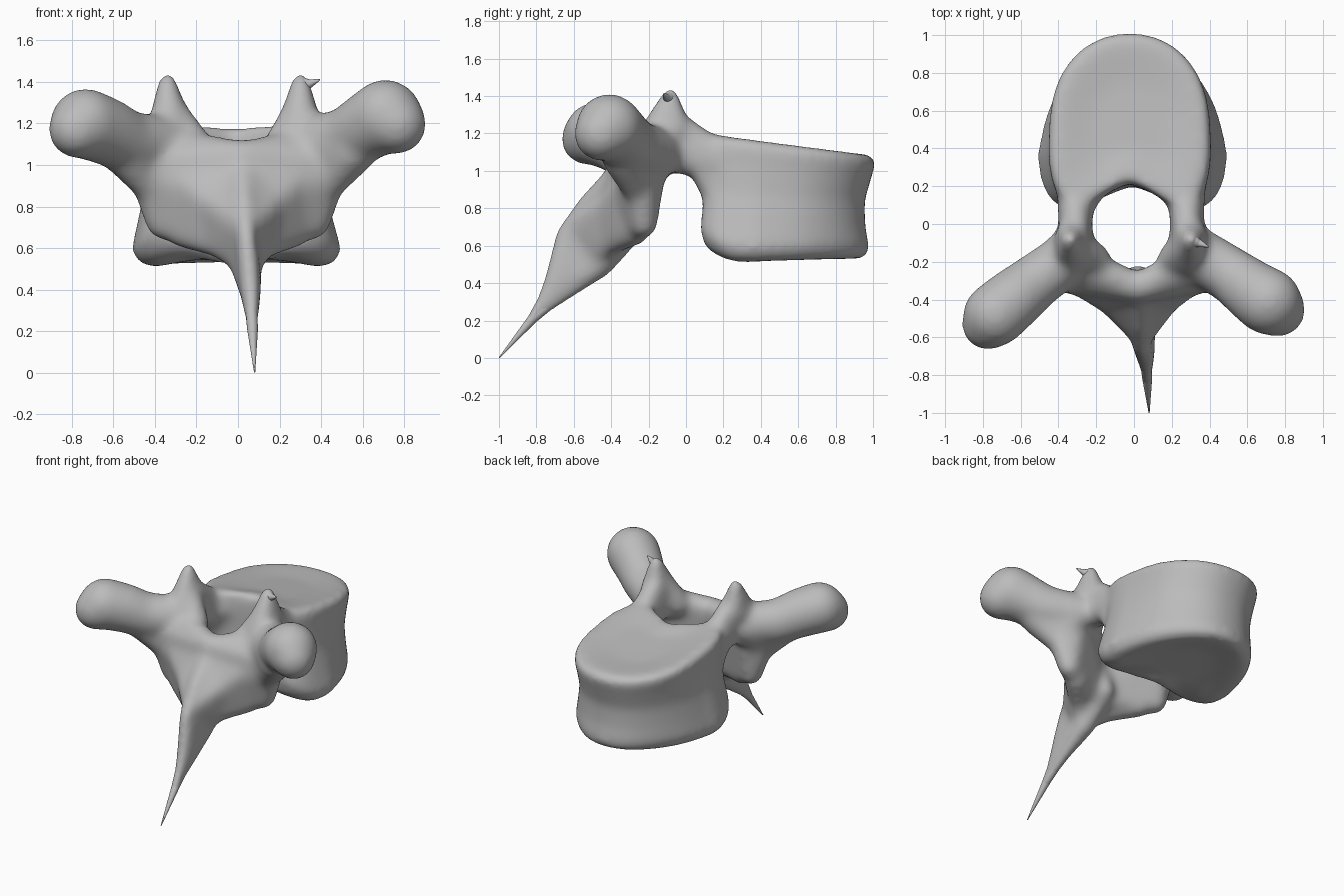
import bpy
import bmesh
from math import sin, cos, pi, exp, copysign
from mathutils import Vector

cube = bpy.data.objects.get("Cube")
if cube:
    bpy.data.objects.remove(cube)

bone = bpy.data.materials.new("bone_grey")
bone.use_nodes = True
GREY = (0.5, 0.5, 0.5, 1)
bone.diffuse_color = GREY
bone.node_tree.nodes["Principled BSDF"].inputs["Base Color"].default_value = GREY


def sphere_points(radius):
    ball = bmesh.new()
    bmesh.ops.create_icosphere(ball, subdivisions=3, radius=radius)
    points = [v.co.copy() for v in ball.verts]
    ball.free()
    return points


def hull(target, *balls):
    """Add the convex skin around some balls (x, y, z, radius)."""
    tmp = bmesh.new()
    for x, y, z, r in balls:
        for p in sphere_points(r):
            tmp.verts.new(p + Vector((x, y, z)))
    bmesh.ops.convex_hull(tmp, input=tmp.verts[:])
    bmesh.ops.delete(tmp, geom=[v for v in tmp.verts if not v.link_faces], context='VERTS')
    bmesh.ops.recalc_face_normals(tmp, faces=tmp.faces[:])
    mesh = bpy.data.meshes.new("tmp")
    tmp.to_mesh(mesh)
    tmp.free()
    target.from_mesh(mesh)
    bpy.data.meshes.remove(mesh)


def chain(target, *balls):
    for a, b in zip(balls, balls[1:]):
        hull(target, a, b)


def finish(name, bm):
    mesh = bpy.data.meshes.new(name)
    bm.to_mesh(mesh)
    bm.free()
    mesh.materials.append(bone)
    for p in mesh.polygons:
        p.use_smooth = True
    obj = bpy.data.objects.new(name, mesh)
    bpy.context.collection.objects.link(obj)
    return obj


def spow(v, e):
    return copysign(abs(v) ** e, v)


def body(target):
    """Kidney-shaped drum: rings of (height fraction, half width, half depth, centre y)."""
    rings = [(0.05, 0.2, 0.2, 0.53), (0, 0.4, 0.4, 0.53), (0.02, 0.47, 0.44, 0.53),
             (0.12, 0.51, 0.455, 0.525), (0.3, 0.48, 0.44, 0.52), (0.55, 0.44, 0.43, 0.525),
             (0.8, 0.43, 0.455, 0.54), (0.92, 0.435, 0.465, 0.55), (0.99, 0.42, 0.45, 0.55),
             (1, 0.37, 0.4, 0.55), (0.96, 0.2, 0.2, 0.55)]
    n = 56
    loops = []
    for f, w, d, cy in rings:
        loop = []
        for i in range(n):
            c, s = cos(2 * pi * i / n), sin(2 * pi * i / n)
            e = 0.9 if s > 0 else 0.55
            u, v = spow(c, e), spow(s, e)
            if s < 0:
                v = 1.13 * v + 0.42 * exp(-(u / 0.48) ** 2)
            # Narrower toward the back, most of all at the lower rim
            u *= 1 - (0.04 + 0.22 * (1 - f)) * max(0, v + 0.3)
            x, y = w * u - 0.005 - 0.02 * f, cy + d * v
            low = 0.5 + 0.03 * y + 2.2 * max(0, 0.3 - y) ** 2
            high = 1.215 - 0.13 * y
            loop.append(target.verts.new((x, y, low + (high - low) * f)))
        loops.append(loop)
    faces = [target.faces.new(loops[0][::-1]), target.faces.new(loops[-1])]
    for a, b in zip(loops, loops[1:]):
        for i in range(n):
            j = (i + 1) % n
            faces.append(target.faces.new((a[i], a[j], b[j], b[i])))
    bmesh.ops.triangulate(target, faces=faces[:2])


bm = bmesh.new()
body(bm)

# Arch on each side
for s in (-1, 1):
    x = s * 0.295 - 0.015
    # Pedicle and its fillet into the body
    hull(bm, (x, 0.2, 1.05, 0.1), (x, -0.04, 1.07, 0.09), (x, -0.06, 1.2, 0.08))
    hull(bm, (x, 0.08, 1.06, 0.09), (x, 0.15, 0.9, 0.08), (s * 0.2, 0.26, 1.05, 0.1))
    hull(bm, (x, 0.12, 1.12, 0.08), (x, -0.06, 1.26, 0.07), (x, -0.12, 1.1, 0.1))
    # Upper facet
    tip = (-0.34, -0.085, 1.4, 0.048) if s < 0 else (0.3, -0.085, 1.4, 0.048)
    hull(bm, tip, (x + s * 0.02, -0.06, 1.22, 0.09), (x + s * 0.02, -0.17, 1.15, 0.11))
    hull(bm, (x, -0.11, 1.26, 0.07), (s * 0.22, -0.19, 1.09, 0.1), (x, -0.17, 1.1, 0.1))
    # Lamina plate, and the thick root below the transverse process
    hull(bm, (s * 0.35, -0.19, 1.08, 0.1), (s * 0.43, -0.25, 1.0, 0.1),
         (s * 0.42, -0.23, 0.84, 0.07), (s * 0.37, -0.225, 0.715, 0.075),
         (0.02, -0.34, 1.04, 0.08), (0.02, -0.37, 0.66, 0.08))
    hull(bm, (s * 0.36, -0.12, 1.09, 0.1), (s * 0.4, -0.22, 1.1, 0.13),
         (s * 0.55, -0.33, 1.07, 0.12), (s * 0.43, -0.26, 0.9, 0.08))
    # Web flaring from the lamina into the spine
    hull(bm, (s * 0.3, -0.27, 0.95, 0.1), (s * 0.27, -0.27, 0.68, 0.08),
         (0.02 + s * 0.15, -0.41, 0.82, 0.07), (0.02 + s * 0.11, -0.4, 0.62, 0.07),
         (0.03, -0.36, 0.98, 0.07))
    hull(bm, (0.02 + s * 0.15, -0.41, 0.82, 0.07), (0.02 + s * 0.11, -0.4, 0.62, 0.07),
         (0.03, -0.36, 0.98, 0.07), (0.04, -0.58, 0.7, 0.07), (0.04, -0.5, 0.54, 0.07))

# Club-ended transverse processes
chain(bm, (-0.38, -0.2, 1.1, 0.14), (-0.53, -0.31, 1.11, 0.15),
      (-0.64, -0.4, 1.165, 0.165), (-0.735, -0.48, 1.2, 0.172), (-0.775, -0.53, 1.17, 0.14))
chain(bm, (0.38, -0.18, 1.1, 0.14), (0.53, -0.28, 1.13, 0.15),
      (0.62, -0.35, 1.185, 0.165), (0.71, -0.41, 1.235, 0.18), (0.765, -0.455, 1.195, 0.145))

# Spinous process: deep root narrowing to a blade
upper, lower = (0.04, -0.65, 0.66, 0.05), (0.04, -0.46, 0.5, 0.075)
end_a, end_b = (0.06, -0.71, 0.42, 0.05), (0.06, -0.62, 0.37, 0.05)
hull(bm, (0.02, -0.36, 0.99, 0.065), (0.03, -0.53, 0.82, 0.055),
     (0.02, -0.28, 0.69, 0.07), upper, lower)
hull(bm, upper, lower, end_a, end_b)
hull(bm, end_a, end_b, (0.07, -0.81, 0.22, 0.03))

vertebra = finish("vertebra", bm)
remesh = vertebra.modifiers.new("fuse", 'REMESH')
remesh.mode = 'VOXEL'
remesh.voxel_size = 0.016
remesh.use_smooth_shade = True
smooth = vertebra.modifiers.new("soften", 'SMOOTH')
smooth.factor = 0.5
smooth.iterations = 45

# Needle end of the spine
bm = bmesh.new()
hull(bm, (0.058, -0.7, 0.42, 0.03), (0.058, -0.63, 0.37, 0.03), (0.07, -0.82, 0.21, 0.026))
hull(bm, (0.07, -0.82, 0.21, 0.026), (0.08, -0.997, 0.003, 0.003))
finish("spine_tip", bm)

# Small hooked spur on the left facet
bm = bmesh.new()
chain(bm, (0.3, -0.085, 1.39, 0.036), (0.34, -0.1, 1.39, 0.022), (0.392, -0.12, 1.41, 0.004))
finish("facet_spur", bm)
